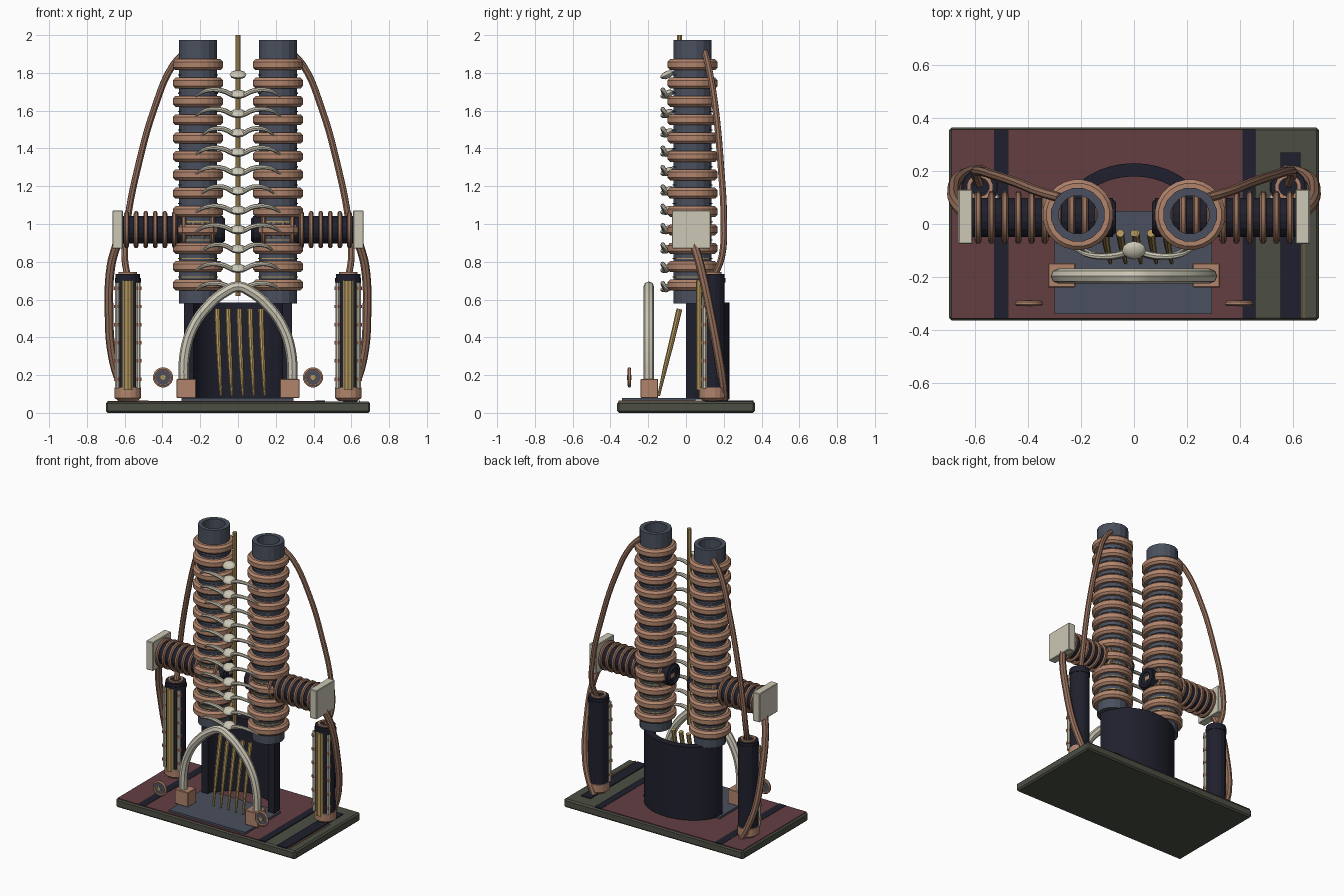
import bpy, bmesh, math
from mathutils import Vector, Matrix

if "Cube" in bpy.data.objects:
    bpy.data.objects.remove(bpy.data.objects["Cube"])


def lin(c):
    c /= 255
    return c / 12.92 if c <= 0.04045 else ((c + 0.055) / 1.055) ** 2.4


def mat(name, r, g, b):
    m = bpy.data.materials.new(name)
    m.diffuse_color = (lin(r), lin(g), lin(b), 1)
    m.use_nodes = True
    m.node_tree.nodes["Principled BSDF"].inputs["Base Color"].default_value = m.diffuse_color
    return m


COPPER = mat("copper", 176, 132, 108)
STEEL = mat("blue grey steel", 74, 80, 94)
DARK = mat("near black", 32, 32, 46)
MAROON = mat("maroon", 100, 62, 66)
OLIVE = mat("dark olive", 76, 79, 68)
CREAM = mat("cream", 204, 200, 182)
BRASS = mat("brass", 178, 150, 92)
CABLE = mat("brown cable", 150, 112, 92)


def finish(bm, name, material, smooth=None):
    bmesh.ops.recalc_face_normals(bm, faces=bm.faces)
    me = bpy.data.meshes.new(name)
    bm.to_mesh(me)
    bm.free()
    ob = bpy.data.objects.new(name, me)
    bpy.context.collection.objects.link(ob)
    me.materials.append(material)
    if smooth:
        bpy.context.view_layer.objects.active = ob
        ob.select_set(True)
        bpy.ops.object.shade_smooth_by_angle(angle=math.radians(smooth))
        ob.select_set(False)
    return ob


def box(name, x, y, z, material, bevel=0):
    bm = bmesh.new()
    bmesh.ops.create_cube(bm, size=1)
    for v in bm.verts:
        v.co = [(a[0] + a[1]) / 2 + c * (a[1] - a[0]) for a, c in zip((x, y, z), v.co)]
    if bevel:
        bmesh.ops.bevel(bm, geom=bm.edges[:], offset=bevel, segments=1, affect='EDGES')
    return finish(bm, name, material)


def lathe(name, profile, loc, material, axis='Z', n=16, smooth=None):
    """Spin a closed (radius, height) profile about an axis through loc."""
    rot = {'Z': Matrix(), 'X': Matrix.Rotation(math.pi / 2, 4, 'Y'),
           'Y': Matrix.Rotation(-math.pi / 2, 4, 'X')}[axis]
    bm = bmesh.new()
    rows = []
    for i in range(n):
        a = 2 * math.pi * (i + 0.5) / n
        rows.append([bm.verts.new(rot @ Vector((r * math.cos(a), r * math.sin(a), h)) + Vector(loc))
                     for r, h in profile])
    k = len(profile)
    for i in range(n):
        p, q = rows[i], rows[(i + 1) % n]
        for j in range(k):
            bm.faces.new((p[j], q[j], q[(j + 1) % k], p[(j + 1) % k]))
    bmesh.ops.remove_doubles(bm, verts=bm.verts, dist=1e-5)
    return finish(bm, name, material, smooth)


def cyl(name, r, h0, h1, loc, material, axis='Z', n=16):
    return lathe(name, [(0, h0), (r, h0), (r, h1), (0, h1)], loc, material, axis, n)


def ring(name, major, minor, loc, material, axis='Z', n=20, k=8):
    prof = [(major + minor * math.cos(2 * math.pi * (i + .5) / k),
             minor * math.sin(2 * math.pi * (i + .5) / k)) for i in range(k)]
    return lathe(name, prof, loc, material, axis, n, 50)


def pipe(name, pts, r, material, taper=None, res=5):
    """Round pipe along a smooth path, converted to mesh."""
    cu = bpy.data.curves.new(name, 'CURVE')
    cu.dimensions = '3D'
    cu.bevel_depth = r
    cu.bevel_resolution = 2
    cu.resolution_u = res
    cu.use_fill_caps = True
    sp = cu.splines.new('BEZIER')
    sp.bezier_points.add(len(pts) - 1)
    for i, (bp, p) in enumerate(zip(sp.bezier_points, pts)):
        bp.co = p
        bp.handle_left_type = bp.handle_right_type = 'AUTO'
        bp.radius = taper[i] if taper else 1
    ob = bpy.data.objects.new(name, cu)
    bpy.context.collection.objects.link(ob)
    cu.materials.append(material)
    bpy.context.view_layer.objects.active = ob
    ob.select_set(True)
    bpy.ops.object.convert(target='MESH')
    bpy.ops.object.shade_smooth_by_angle(angle=math.radians(40))
    bpy.context.object.select_set(False)


# Base slab with painted panels
box("base", (-.7, .7), (-.365, .365), (0, .06), OLIVE, .01)
box("maroon_panel", (-.69, .41), (-.357, .357), (.058, .064), MAROON)
for x0, x1, y1 in ((-.53, -.475, .357), (.41, .46, .357), (.555, .63, .27)):
    box("dark_stripe", (x0, x1), (-.357, y1), (.058, .066), DARK)
box("trim_strip", (.64, .647), (-.357, .1), (.058, .066), COPPER)
box("steel_plate", (-.3, .295), (-.34, .05), (.062, .078), STEEL)

# Curved shield behind the strings: half ellipse wall
bm = bmesh.new()
N = 20
cols = []
for i in range(N + 1):
    a = math.pi * i / N
    c, s = math.cos(a), math.sin(a)
    cols.append([bm.verts.new(p) for p in (
        (.285 * c, .23 * s, .07), (.285 * c, .23 * s, .585),
        (.235 * c, .18 * s, .585), (.235 * c, .18 * s, .07))])
for p, q in zip(cols, cols[1:]):
    for j in range(4):
        bm.faces.new((p[j], q[j], q[(j + 1) % 4], p[(j + 1) % 4]))
bm.faces.new(cols[0])
bm.faces.new(cols[-1])
finish(bm, "curved_shield", DARK, 30)

# Brass strings leaning against the shield
for i in range(5):
    x = -.11 + i * .058
    pipe("string", [(x, -.035, .55), (x + .005, -.075, .38), (x + .012, -.11, .24), (x + .02, -.145, .09)],
         .014, BRASS, (1.1, 1, .85, .5), 3)

# Arch
half = [(.288, .15), (.28, .32), (.235, .46), (.15, .575), (.07, .64)]
pipe("arch", [(-x, -.197, z) for x, z in half] + [(0, -.197, .668)] +
     [(x, -.197, z) for x, z in reversed(half)], .028, CREAM)

# Central rod with spine nodes and ribs
cyl("centre_rod", .014, .62, 2, (0, -.035, 0), BRASS, n=8)
for i in range(12):
    z = 1.79 - i * .1025
    bm = bmesh.new()
    bmesh.ops.create_uvsphere(bm, u_segments=12, v_segments=6, radius=1)
    bmesh.ops.transform(bm, verts=bm.verts, matrix=Matrix.Translation((0, -.1, z)) @
                        Matrix.Rotation(math.radians(25), 4, 'X') @ Matrix.Diagonal((.045, .038, .02, 1)))
    finish(bm, "spine_node", CREAM, 40)
    if i:
        w = .225 if i % 3 else .19
        side = [(w, -.095, z - .012), (w * .75, -.118, z + .018), (w * .4, -.122, z + .02)]
        pipe("rib", [(-x, y, q) for x, y, q in side] + [(0, -.105, z - .012)] + side[::-1],
             .012, CREAM, (.4, .9, 1.1, 1.1, 1.1, .9, .4), 4)

for s in (-1, 1):
    # Tall hollow tube with stacked coil rings
    c = (s * .212, .035, 0)
    lathe("tall_tube", [(.103, .58), (.103, 1.975), (.073, 1.975), (.073, .58)], c, STEEL)
    for i in range(13):
        z = .677 + i * .0972
        h, r = .029, .134
        lathe("coil_ring", [(.1, z - h), (.12, z - h), (r, z - h * .5), (r, z + h * .5),
                            (.12, z + h), (.1, z + h)], c, COPPER, n=24)
        if i < 12:
            lathe("thin_band", [(.1, z + .04), (.108, z + .04), (.108, z + .046), (.1, z + .046)],
                  c, BRASS if i < 4 else STEEL)

    # Horizontal coil through the tube with square end plate
    h0, h1 = sorted((s * .08, s * .62))
    cyl("side_core", .075, h0, h1, (0, .025, .97), DARK, 'X')
    ring("core_end_rim", .055, .012, (s * .08, .025, .97), DARK, 'X')
    for i in range(10):
        ring("side_coil", .088, .013, (s * (.135 + i * .0505), .025, .97), CABLE, 'X', 18, 6)
    x = sorted((s * .61, s * .665))
    box("end_plate", x, (-.075, .13), (.87, 1.072), CREAM, .004)

    # Upright canister with rods and caps
    c = (s * .583, .14, 0)
    cyl("canister", .066, .1, .735, c, DARK)
    lathe("canister_lip", [(.05, .735), (.05, .745), (.035, .745), (.035, .735)], c, COPPER)
    lathe("canister_cap", [(.05, .062), (.072, .08), (.072, .135), (.05, .135)], c, COPPER)
    lathe("canister_top_cap", [(.06, .69), (.07, .69), (.07, .715), (.06, .715)], c, DARK)
    cyl("canister_brass_rod", .029, .12, .7, (s * .583, .083, 0), BRASS, n=10)
    for t in (-1, 1):
        cx = s * .583 + t * .056
        cyl("canister_cream_rod", .013, .13, .69, (cx, .098, 0), CREAM, n=8)
        for j in range(6):
            cyl("rod_clip", .016, 0, .018, (cx + t * .002, .098, .17 + j * .096), COPPER, n=8)

    # Upper cable from tube top to canister, lower cable from end plate to base
    pipe("upper_cable", [(s * .28, .1, 1.91), (s * .345, .118, 1.84), (s * .44, .155, 1.62),
                         (s * .53, .185, 1.3), (s * .585, .2, 1.02), (s * .6, .19, .83),
                         (s * .585, .15, .72)], .018, CABLE)
    pipe("lower_cable", [(s * .64, .04, .9), (s * .672, .075, .78), (s * .683, .125, .55),
                         (s * .665, .172, .3), (s * .62, .195, .15), (s * .575, .2, .06)], .023, CABLE)

    # Arch foot and small front dial
    box("arch_foot", sorted((s * .222, s * .325)), (-.24, -.148), (.078, .18), COPPER, .003)
    d = (s * .397, -.3, .188)
    ring("dial_rim", .045, .01, d, COPPER, 'Y', 16, 6)
    cyl("dial_face", .04, -.007, .007, d, STEEL, 'Y')
    cyl("dial_hub", .014, -.012, .012, d, BRASS, 'Y', 8)
    for a in (0, 60, 120):
        t = Vector((math.cos(math.radians(a)), 0, math.sin(math.radians(a)))) * .042
        pipe("dial_spoke", [Vector(d) - t, Vector(d) + t], .008, COPPER, None, 1)
